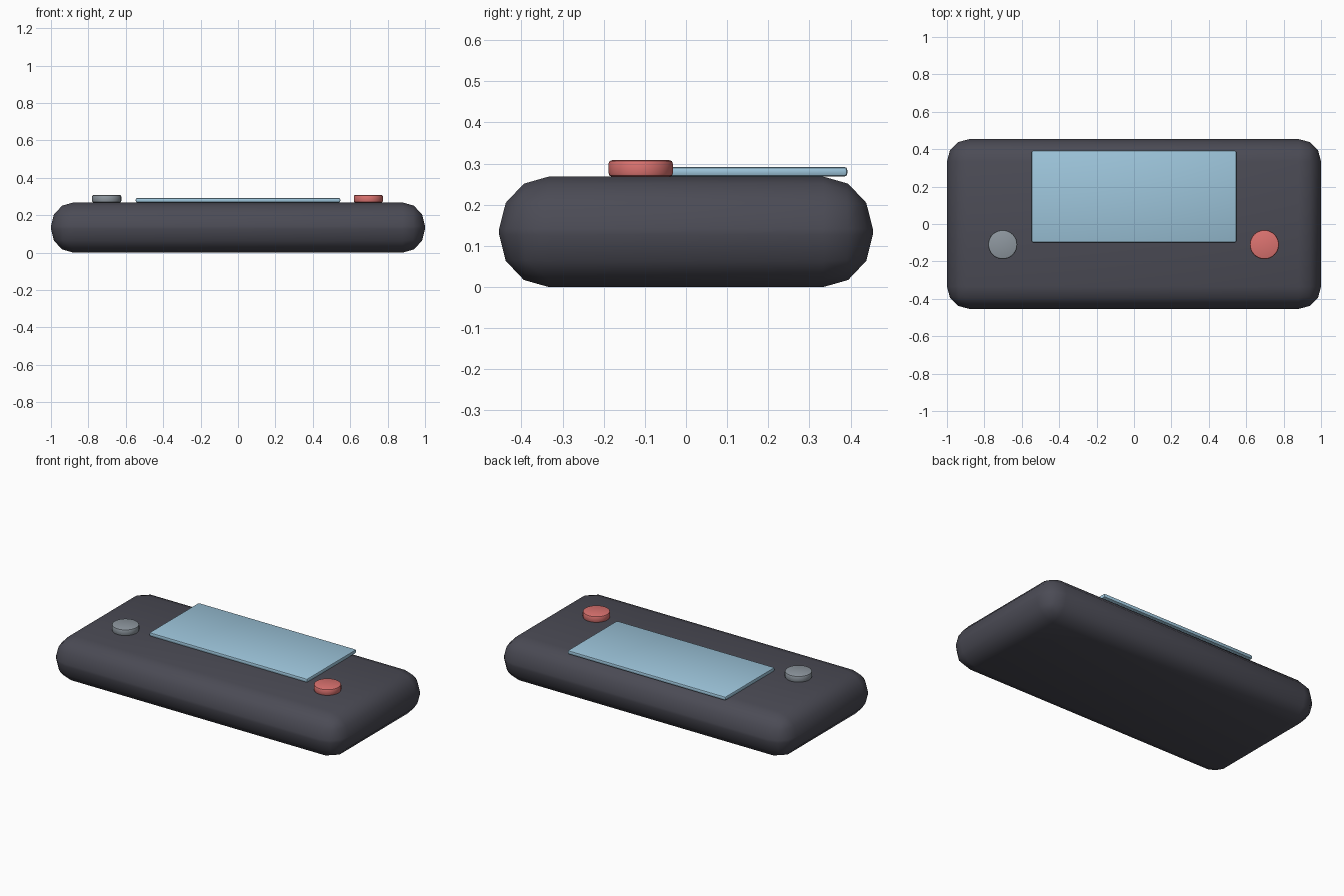
import bpy
import math

if "Cube" in bpy.data.objects:
    bpy.data.objects.remove(bpy.data.objects["Cube"])


def material(name, rgb):
    """Flat colour given as 0-255 sRGB, stored as linear."""
    m = bpy.data.materials.new(name)
    lin = [((c / 255 + 0.055) / 1.055) ** 2.4 for c in rgb]
    m.diffuse_color = (*lin, 1.0)
    m.use_nodes = True
    m.node_tree.nodes["Principled BSDF"].inputs["Base Color"].default_value = m.diffuse_color
    return m


def finish(obj, name, mat, bevel, segments, angle):
    """Name, colour, bevel and smooth a part."""
    obj.name = name
    obj.data.materials.append(mat)
    bpy.ops.object.transform_apply(location=False, rotation=False, scale=True)
    mod = obj.modifiers.new("rounding", 'BEVEL')
    mod.width = bevel
    mod.segments = segments
    mod.limit_method = 'ANGLE'
    mod.angle_limit = math.radians(40)
    bpy.ops.object.modifier_apply(modifier=mod.name)
    bpy.ops.object.shade_smooth_by_angle(angle=math.radians(angle))
    return obj


def box(name, mat, centre, size, bevel, segments, angle):
    bpy.ops.mesh.primitive_cube_add(size=1, location=centre)
    obj = bpy.context.object
    obj.scale = size
    return finish(obj, name, mat, bevel, segments, angle)


def button(name, mat, x):
    bpy.ops.mesh.primitive_cylinder_add(vertices=32, radius=0.078, depth=0.04,
                                        location=(x, -0.11, TOP + 0.02))
    return finish(bpy.context.object, name, mat, 0.008, 2, 35)


TOP = 0.268

charcoal = material("charcoal", (75, 75, 85))
pale_blue = material("pale blue", (158, 198, 220))
coral = material("coral red", (220, 115, 112))
grey = material("cool grey", (142, 151, 159))

# Rounded case, stretched slightly in height after rounding
case = box("case", charcoal, (0, 0, TOP / 2), (2.0, 0.908, 0.254), 0.12, 3, 60)
case.scale.z = TOP / 0.254
bpy.ops.object.transform_apply(location=False, rotation=False, scale=True)

# Thin display plate on top
box("screen", pale_blue, (0, 0.147, TOP + 0.012), (1.094, 0.49, 0.024), 0.008, 2, 35)

# Round buttons either side
button("left_button", grey, -0.702)
button("right_button", coral, 0.697)
